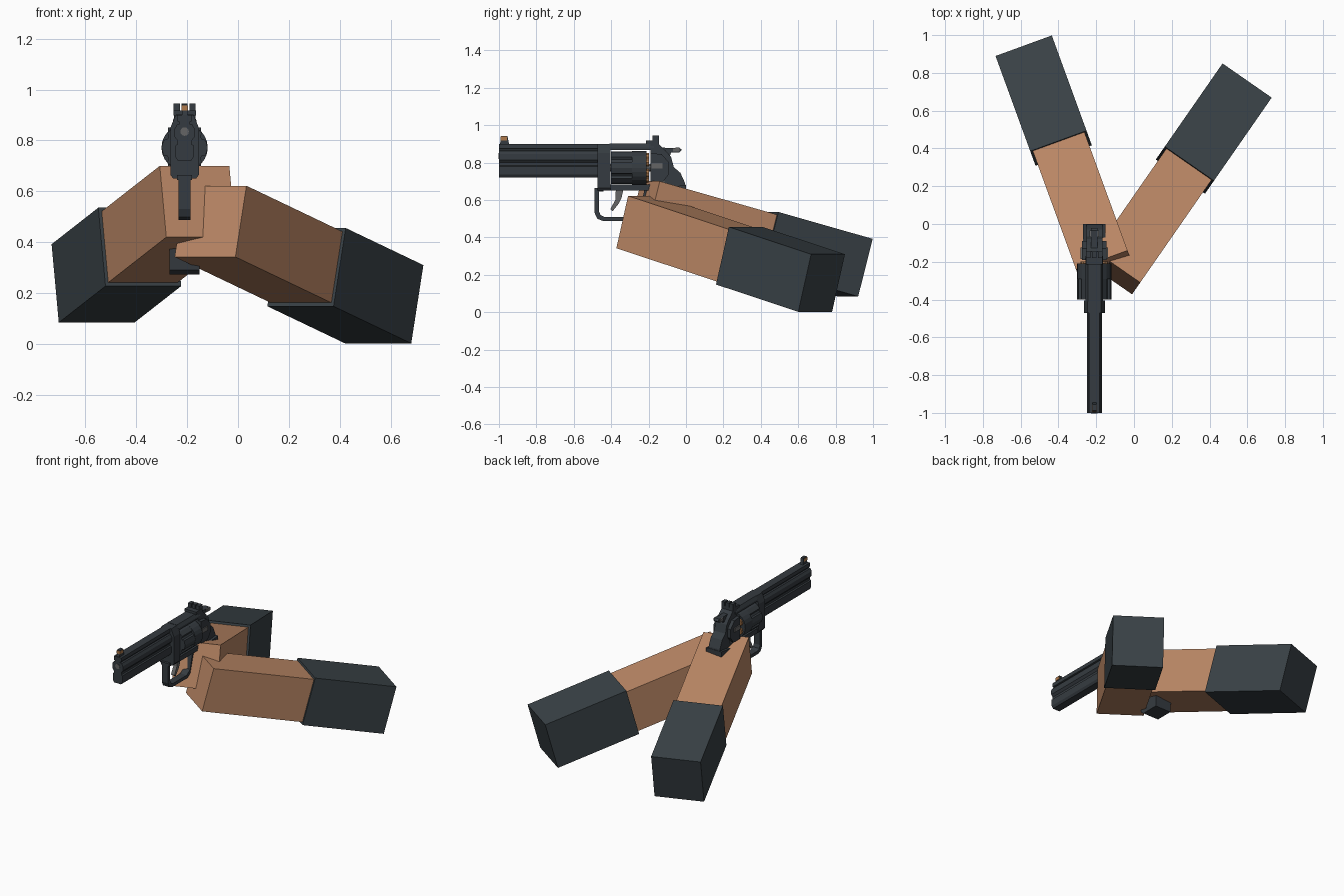
import bpy, bmesh, math
from mathutils import Vector, Matrix

if "Cube" in bpy.data.objects:
    bpy.data.objects.remove(bpy.data.objects["Cube"], do_unlink=True)


def material(name, rgb):
    m = bpy.data.materials.new(name)
    m.use_nodes = True
    m.diffuse_color = (*rgb, 1)
    m.node_tree.nodes["Principled BSDF"].inputs["Base Color"].default_value = (*rgb, 1)
    return m


SKIN = material("skin", (0.51, 0.25, 0.135))
CLOTH = material("dark sleeve", (0.042, 0.055, 0.063))
METAL = material("gunmetal", (0.036, 0.044, 0.052))
STEEL = material("grey steel", (0.13, 0.13, 0.13))
BRASS = material("brass", (0.42, 0.19, 0.07))
GX = -0.21          # centre line of the revolver
CZ = 0.772          # cylinder axis height


def finish(name, bm, mat):
    bmesh.ops.recalc_face_normals(bm, faces=bm.faces)
    me = bpy.data.meshes.new(name)
    bm.to_mesh(me)
    bm.free()
    me.materials.append(mat)
    ob = bpy.data.objects.new(name, me)
    bpy.context.collection.objects.link(ob)
    return ob


def prism(name, base, shift, mat):
    """Extrude a closed outline of 3D points by a vector."""
    bm = bmesh.new()
    f = bm.faces.new([bm.verts.new(p) for p in base])
    r = bmesh.ops.extrude_face_region(bm, geom=[f])
    moved = [v for v in r["geom"] if isinstance(v, bmesh.types.BMVert)]
    bmesh.ops.translate(bm, verts=moved, vec=shift)
    return finish(name, bm, mat)


def side(name, yz, width, mat, x=GX):
    """Side outline given thickness across x."""
    return prism(name, [(x - width / 2, y, z) for y, z in yz], (width, 0, 0), mat)


def along(name, xz, y0, y1, mat):
    """Cross-section (x relative to the gun) run along y."""
    return prism(name, [(GX + x, y0, z) for x, z in xz], (0, y1 - y0, 0), mat)


def box(name, y0, y1, z0, z1, width, mat, x=GX):
    return side(name, [(y0, z0), (y1, z0), (y1, z1), (y0, z1)], width, mat, x)


def ring(r, n, cx=0.0, cz=CZ, turn=0.0):
    return [(cx + r * math.cos(turn + i * math.tau / n),
             cz + r * math.sin(turn + i * math.tau / n)) for i in range(n)]


def mirrored(half):
    """Close a right-hand half section across the gun's centre."""
    return half + [(-x, z) for x, z in reversed(half)]


# Arms: a bare forearm and a slightly wider sleeve on one slanted axis
def arm(prefix, front, back):
    front, back = Vector(front), Vector(back)
    a = (back - front).normalized()
    w = a.cross(Vector((0, 0, 1))).normalized()
    rot = Matrix((w, a, w.cross(a))).transposed().to_4x4()
    total = (back - front).length

    def block(name, s, e, width, height, mat):
        bm = bmesh.new()
        bmesh.ops.create_cube(bm, size=1, matrix=Matrix.Translation(front + a * (s + e) / 2)
                              @ rot @ Matrix.Diagonal((width, e - s, height, 1)))
        finish(prefix + name, bm, mat)

    block("_forearm", 0, total - 0.05, 0.291, 0.29, SKIN)
    block("_sleeve", total - 0.555, total, 0.317, 0.319, CLOTH)


arm("left", (-0.108, -0.258, 0.482), (0.575, 0.725, 0.156))
arm("right", (-0.158, -0.225, 0.560), (-0.570, 0.905, 0.238))

# Barrel with sighting rib, side grooves and full underlug
along("barrel", mirrored([(0.026, 0.72), (0.036, 0.735), (0.036, 0.78), (0.028, 0.785),
                          (0.028, 0.80), (0.040, 0.815), (0.040, 0.845), (0.030, 0.862),
                          (0.020, 0.865), (0.020, 0.872), (0.028, 0.875), (0.028, 0.90)]),
      -1.0, -0.46, METAL)
along("muzzle_bore", ring(0.017, 12, 0, 0.835), -1.002, -0.99, STEEL)

# Frame around the open cylinder window
along("frame_front", mirrored([(0.045, 0.65), (0.056, 0.665), (0.056, 0.85), (0.036, 0.90)]),
      -0.472, -0.405, METAL)
along("top_strap", mirrored([(0.046, 0.868), (0.046, 0.88), (0.034, 0.902)]), -0.41, -0.17, METAL)
box("frame_bottom", -0.41, -0.17, 0.65, 0.682, 0.09, METAL)
side("frame_rear", [(-0.19, 0.65), (0.0, 0.65), (-0.005, 0.69), (-0.03, 0.745), (-0.065, 0.775),
                    (-0.08, 0.83), (-0.11, 0.865), (-0.15, 0.902), (-0.19, 0.902)], 0.085, METAL)
side("recoil_shield", [(-0.19, 0.70), (-0.12, 0.70), (-0.09, 0.74), (-0.09, 0.80),
                       (-0.13, 0.845), (-0.19, 0.85)], 0.13, METAL)
for s in (-1, 1):
    box("cylinder_latch", -0.185, -0.125, 0.768, 0.797, 0.012, STEEL, GX + s * 0.066)
    box("frame_pin", -0.13, -0.115, 0.69, 0.705, 0.092, STEEL)

# Cylinder: fluted front, plain rear, cartridge rims
flutes = []
for i in range(6):
    t = i * math.tau / 6
    for d, r in ((-20, 0.088), (0, 0.091), (20, 0.088), (25, 0.076), (35, 0.076)):
        q = t + math.radians(d)
        flutes.append((r * math.cos(q), CZ + r * math.sin(q)))
along("cylinder_front", flutes, -0.40, -0.29, METAL)
along("cylinder_rear", ring(0.091, 24), -0.29, -0.21, METAL)
along("cylinder_axle", ring(0.02, 10), -0.41, -0.185, STEEL)
for i in range(6):
    t = i * math.tau / 6 + math.tau / 12
    along("cartridge_rim", ring(0.024, 10, 0.057 * math.cos(t), CZ + 0.057 * math.sin(t)),
          -0.21, -0.198, BRASS)

# Sights
side("front_sight", [(-0.995, 0.895), (-0.945, 0.895), (-0.955, 0.943), (-0.988, 0.943)],
     0.022, METAL)
box("front_sight_bead", -0.992, -0.957, 0.918, 0.938, 0.026, BRASS)
box("rear_sight_base", -0.215, -0.145, 0.898, 0.918, 0.088, METAL)
for dx in (-0.031, 0, 0.031):
    box("rear_sight_post", -0.18, -0.145, 0.915, 0.945, 0.024, METAL, GX + dx)

# Hammer
side("hammer", [(-0.14, 0.84), (-0.09, 0.82), (-0.08, 0.853), (-0.035, 0.855), (-0.022, 0.868),
                (-0.035, 0.88), (-0.085, 0.878), (-0.13, 0.88)], 0.034, METAL)
box("hammer_spur", -0.07, -0.035, 0.858, 0.878, 0.05, STEEL)

# Trigger guard: an open strap, and the trigger inside it
outer = [(-0.488, 0.655), (-0.488, 0.53), (-0.475, 0.50), (-0.445, 0.488), (-0.28, 0.488),
         (-0.23, 0.52), (-0.20, 0.655)]
inner = [(-0.222, 0.655), (-0.25, 0.535), (-0.288, 0.51), (-0.438, 0.51), (-0.457, 0.52),
         (-0.466, 0.54), (-0.466, 0.655)]
side("trigger_guard", outer + inner, 0.048, METAL)
box("guard_mount", -0.488, -0.44, 0.645, 0.665, 0.06, METAL)
side("trigger", [(-0.375, 0.655), (-0.378, 0.60), (-0.405, 0.55), (-0.392, 0.54),
                 (-0.36, 0.58), (-0.345, 0.61), (-0.335, 0.655)], 0.026, STEEL)

# Grip passing down through the right hand
side("grip", [(-0.17, 0.66), (-0.13, 0.50), (-0.112, 0.29), (-0.09, 0.272), (0.03, 0.272),
              (0.035, 0.35), (0.0, 0.56), (0.0, 0.68)], 0.118, METAL)
